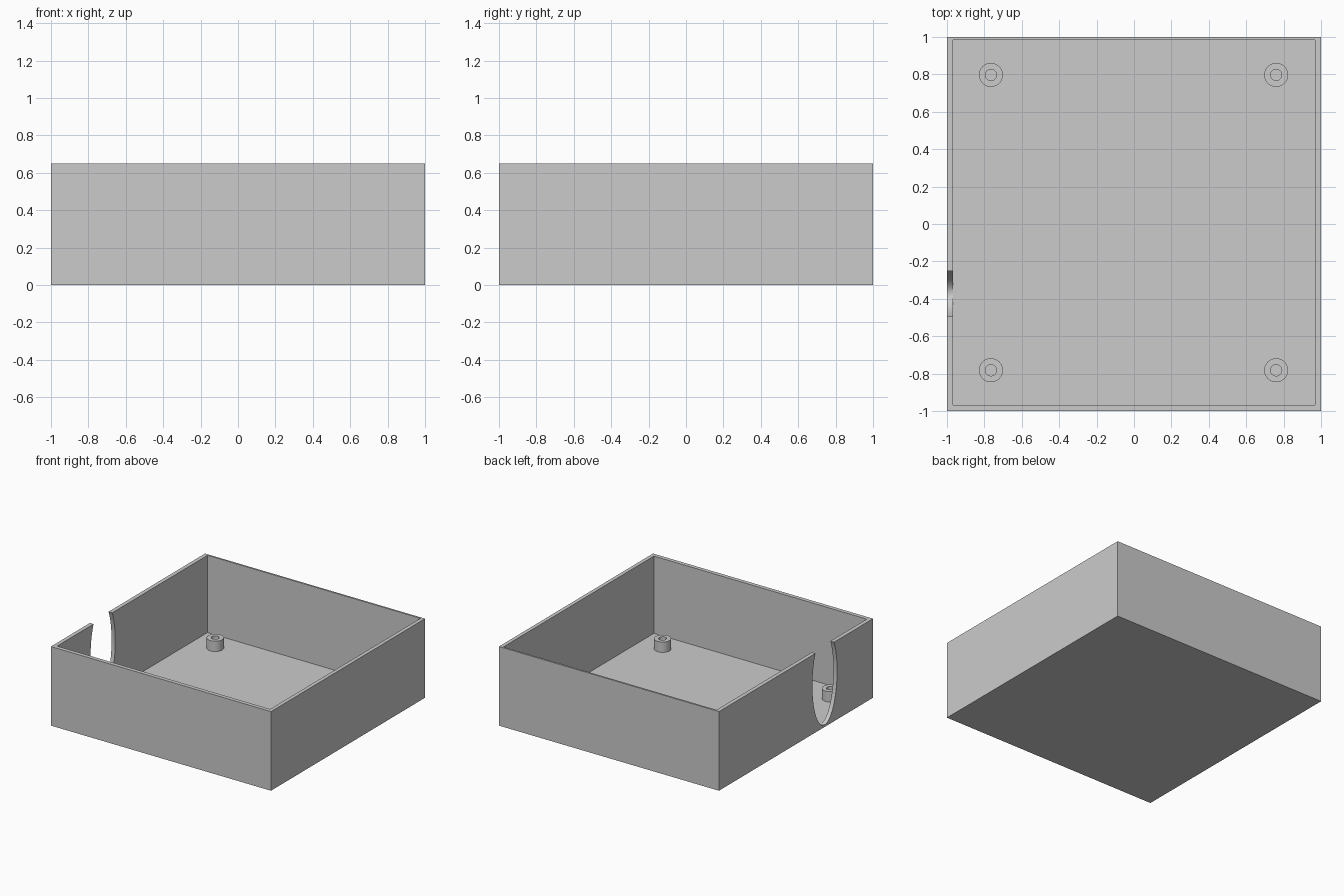
import bpy
import math

cube = bpy.data.objects.get("Cube")
if cube:
    bpy.data.objects.remove(cube, do_unlink=True)

grey = bpy.data.materials.new("plain grey")
grey.use_nodes = True
grey.diffuse_color = (0.6, 0.6, 0.6, 1)
grey.node_tree.nodes["Principled BSDF"].inputs["Base Color"].default_value = (0.6, 0.6, 0.6, 1)

HEIGHT = 0.65
FLOOR = 0.015


def box(name, low, high):
    """Box between two opposite corners."""
    bpy.ops.mesh.primitive_cube_add(size=1, location=[(a + b) / 2 for a, b in zip(low, high)])
    obj = bpy.context.object
    obj.name = name
    obj.scale = [b - a for a, b in zip(low, high)]
    bpy.ops.object.transform_apply(location=False, rotation=False, scale=True)
    obj.data.materials.append(grey)
    return obj


def cylinder(name, radius, bottom, top, x, y, sides=48):
    """Upright cylinder from bottom to top."""
    bpy.ops.mesh.primitive_cylinder_add(vertices=sides, radius=radius, depth=top - bottom,
                                        location=(x, y, (bottom + top) / 2))
    obj = bpy.context.object
    obj.name = name
    obj.data.materials.append(grey)
    return obj


def cut(target, cutter):
    """Subtract the cutter and remove it."""
    mod = target.modifiers.new("cut", "BOOLEAN")
    mod.operation = "DIFFERENCE"
    mod.solver = "EXACT"
    mod.object = cutter
    bpy.ops.object.select_all(action="DESELECT")
    bpy.context.view_layer.objects.active = target
    target.select_set(True)
    bpy.ops.object.modifier_apply(modifier=mod.name)
    bpy.data.objects.remove(cutter, do_unlink=True)


def smooth(obj):
    bpy.ops.object.select_all(action="DESELECT")
    bpy.context.view_layer.objects.active = obj
    obj.select_set(True)
    bpy.ops.object.shade_smooth_by_angle(angle=math.radians(30))


# Open tray with a thinner back wall
tray = box("tray", (-1, -1, 0), (1, 1, HEIGHT))
cut(tray, box("cavity", (-0.967, -0.967, FLOOR), (0.969, 0.985, HEIGHT + 0.2)))

# Oval opening through the side wall, open at the rim
bpy.ops.mesh.primitive_cylinder_add(vertices=96, radius=1, depth=0.2,
                                    location=(-1, -0.373, 0.4), rotation=(0, math.pi / 2, 0))
oval = bpy.context.object
oval.scale = (0.382, 0.16, 1)
bpy.ops.object.transform_apply(location=False, rotation=True, scale=True)
cut(tray, oval)
smooth(tray)

# Hollow screw posts near the corners
for side, x in (("right", -0.765), ("left", 0.76)):
    for end, y in (("front", -0.782), ("back", 0.797)):
        post = cylinder(f"{end}_{side}_post", 0.064, FLOOR - 0.005, 0.1, x, y)
        cut(post, cylinder("hole", 0.03, FLOOR, 0.2, x, y))
        smooth(post)
